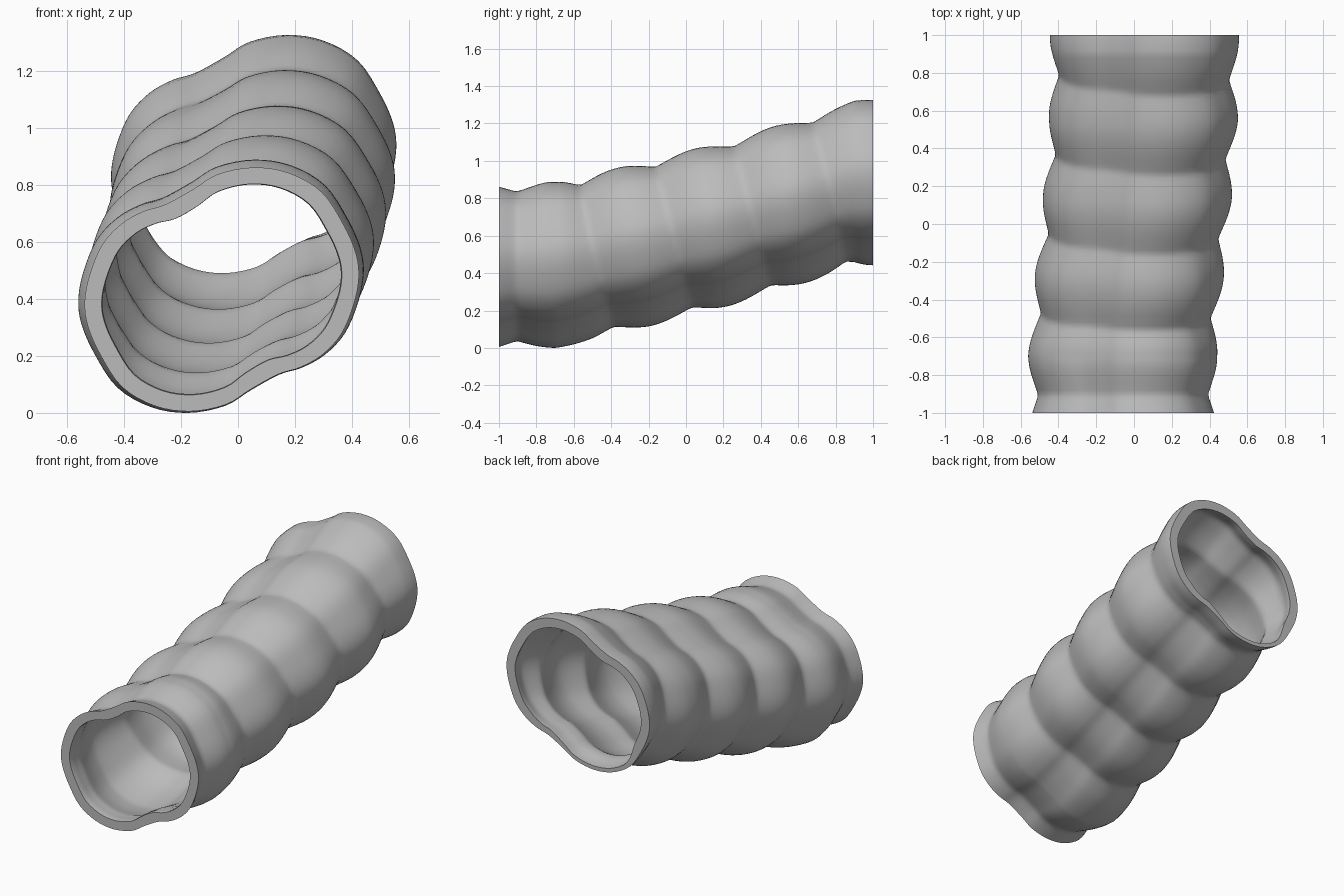
import bpy, bmesh, math

if "Cube" in bpy.data.objects:
    bpy.data.objects.remove(bpy.data.objects["Cube"])

# Half of the lopsided cross-section; the other half is its point mirror
HALF = [(0.50, 0.04), (0.49, 0.13), (0.445, 0.235), (0.365, 0.355), (0.245, 0.425),
        (0.115, 0.445), (-0.015, 0.42), (-0.105, 0.365), (-0.205, 0.31),
        (-0.285, 0.285), (-0.365, 0.24), (-0.435, 0.165), (-0.48, 0.06)]
SECTION = HALF + [(-x, -z) for x, z in HALF]

# Centre line of the tube: y, x, z
AXIS = [(-1.0, -0.057, 0.435), (-0.7, -0.06, 0.445), (-0.5, -0.045, 0.485),
        (-0.3, -0.027, 0.537), (0.14, 0.018, 0.645), (0.55, 0.05, 0.765),
        (0.9, 0.055, 0.878), (1.0, 0.055, 0.887)]
STEP, SUB = 0.02, 4


def catmull(a, b, c, d, t):
    return 0.5 * (2*b + (c - a)*t + (2*a - 5*b + 4*c - d)*t*t + (3*b - a - 3*c + d)*t**3)


def smooth_section():
    n = len(SECTION)
    pts = []
    for i in range(n):
        p = [SECTION[(i + k) % n] for k in (-1, 0, 1, 2)]
        for s in range(SUB):
            pts.append(tuple(catmull(*[q[k] for q in p], s / SUB) for k in (0, 1)))
    return pts


def centre(y):
    for a, b in zip(AXIS, AXIS[1:]):
        if y <= b[0] + 1e-6:
            t = (y - a[0]) / (b[0] - a[0])
            return a[1] + (b[1] - a[1])*t, a[2] + (b[2] - a[2])*t
    return AXIS[-1][1:]


def ramp(a, b, v):
    t = min(1, max(0, (v - a) / (b - a)))
    return t*t*(3 - 2*t)


def rib(y, dz):
    # Bulges repeat every 0.42; rings lean back except at the ends
    lean = 0.22 * ramp(-0.85, -0.45, y) * (1 - 0.5*ramp(0.75, 1.0, y))
    u = (y + lean*dz + 0.905) / 0.42
    return 0.9 + 0.1 * abs(math.sin(math.pi*u))**1.15


PROFILE = smooth_section()
bm = bmesh.new()


def ring(y, inner):
    cx, cz = centre(y)
    # Inner wall, thickening into a lip at each end
    lip = max(1 - ramp(0, 0.1, y + 1), 1 - ramp(0, 0.1, 1 - y)) if inner else 0
    verts = []
    for x, z in PROFILE:
        f = rib(y, z)
        if inner:
            thick = 0.03 + 0.03*lip
            if y > 0.5 and z < -0.2:
                thick -= 0.035*lip*ramp(0.2, 0.4, -z)
            f -= thick / math.hypot(x, z)
        verts.append(bm.verts.new((cx + x*f, y, cz + z*f)))
    return verts


ys = [-1 + i*STEP for i in range(round(2/STEP) + 1)]
loops = [ring(y, False) for y in ys] + [ring(y, True) for y in reversed(ys)]
n = len(PROFILE)
for a, b in zip(loops, loops[1:] + loops[:1]):
    for i in range(n):
        j = (i + 1) % n
        bm.faces.new((a[i], a[j], b[j], b[i]))

# Drop to the ground exactly
low = min(v.co.z for v in bm.verts)
for v in bm.verts:
    v.co.z -= low
bmesh.ops.recalc_face_normals(bm, faces=bm.faces[:])

mesh = bpy.data.meshes.new("ribbed_tube")
bm.to_mesh(mesh)
bm.free()
tube = bpy.data.objects.new("ribbed_tube", mesh)
bpy.context.collection.objects.link(tube)

grey = bpy.data.materials.new("plain_grey")
grey.diffuse_color = (0.5, 0.5, 0.5, 1)
grey.use_nodes = True
grey.node_tree.nodes["Principled BSDF"].inputs["Base Color"].default_value = grey.diffuse_color
mesh.materials.append(grey)

bpy.context.view_layer.objects.active = tube
tube.select_set(True)
bpy.ops.object.shade_smooth_by_angle(angle=math.radians(50))
